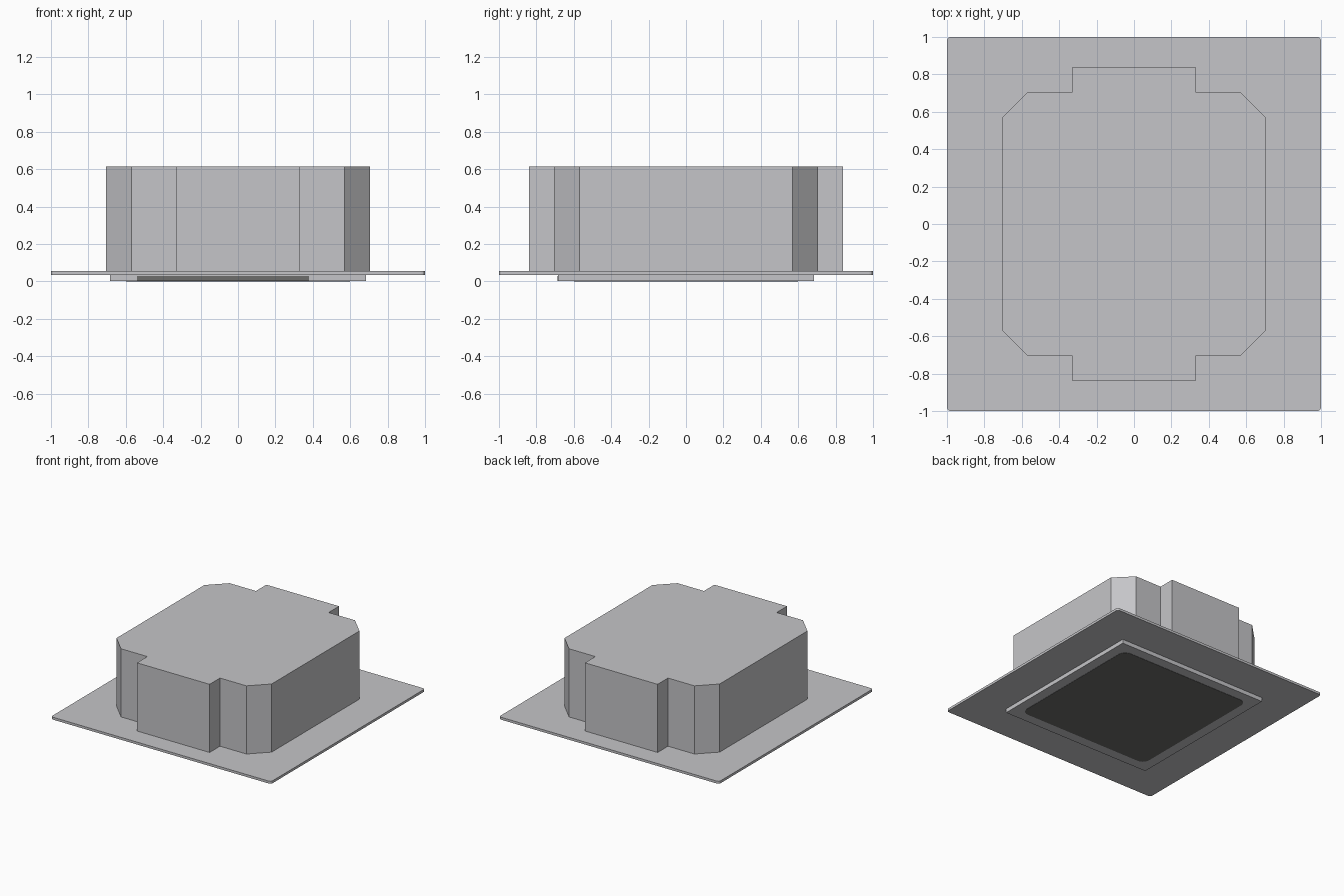
import bpy, bmesh, math

if "Cube" in bpy.data.objects:
    bpy.data.objects.remove(bpy.data.objects["Cube"])


def material(name, rgb):
    m = bpy.data.materials.new(name)
    m.diffuse_color = (*rgb, 1.0)
    m.use_nodes = True
    m.node_tree.nodes["Principled BSDF"].inputs["Base Color"].default_value = m.diffuse_color
    return m


LIGHT = material("light grey", (0.56, 0.56, 0.58))
DARK = material("dark grey", (0.155, 0.155, 0.15))


def prism(name, outline, z0, z1, mat):
    """Extrude a flat outline (counter-clockwise) from z0 up to z1."""
    bm = bmesh.new()
    face = bm.faces.new([bm.verts.new((x, y, z0)) for x, y in outline])
    ext = bmesh.ops.extrude_face_region(bm, geom=[face])
    for v in ext["geom"]:
        if isinstance(v, bmesh.types.BMVert):
            v.co.z = z1
    bmesh.ops.recalc_face_normals(bm, faces=bm.faces)
    me = bpy.data.meshes.new(name)
    bm.to_mesh(me)
    bm.free()
    me.materials.append(mat)
    ob = bpy.data.objects.new(name, me)
    bpy.context.collection.objects.link(ob)
    return ob


def rounded_square(h, r, steps):
    pts = []
    for q, (sx, sy) in enumerate([(1, 1), (-1, 1), (-1, -1), (1, -1)]):
        for i in range(steps + 1):
            a = math.pi / 2 * (q + i / steps)
            pts.append((sx * (h - r) + r * math.cos(a),
                        sy * (h - r) + r * math.sin(a)))
    return pts


def rectangle(x0, x1, y0, y1):
    return [(x0, y0), (x1, y0), (x1, y1), (x0, y1)]


# Housing: chamfered box with a projecting bay at front and back
half = [(0.705, -0.57), (0.705, 0.57), (0.57, 0.705), (0.33, 0.705), (0.33, 0.84)]
right = [(0.33, -0.84), (0.33, -0.705), (0.57, -0.705)] + half
left = [(-x, y) for x, y in reversed(right)]
prism("housing", right + left, 0.055, 0.615, LIGHT)

# Wide thin ceiling plate with slightly rounded corners
prism("ceiling_plate", rounded_square(1.0, 0.02, 3), 0.035, 0.055, LIGHT)

# Raised square panel underneath
prism("lower_panel", rectangle(-0.684, 0.684, -0.684, 0.684), 0.002, 0.035, LIGHT)

# Dark intake grille on the underside
prism("intake_grille", rounded_square(0.6, 0.06, 5), 0.0, 0.004, DARK)

# Dark slot along the front edge of the panel
prism("front_slot", rectangle(-0.54, 0.38, -0.686, -0.682), 0.003, 0.03, DARK)
